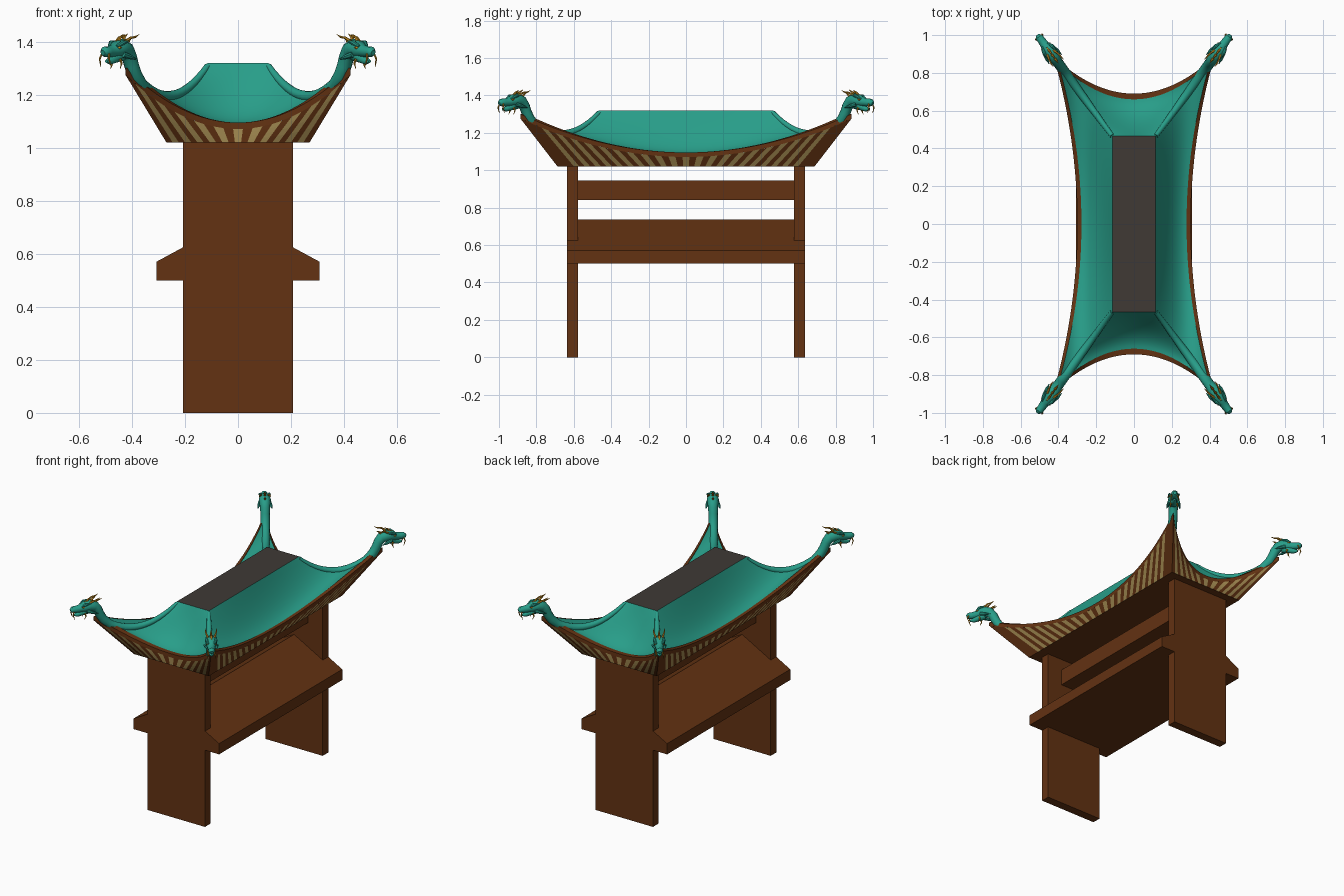
import bpy, bmesh, math
from mathutils import Vector

if "Cube" in bpy.data.objects:
    bpy.data.objects.remove(bpy.data.objects["Cube"])


def mat(name, c):
    m = bpy.data.materials.new(name)
    m.diffuse_color = (*c, 1)
    m.use_nodes = True
    m.node_tree.nodes["Principled BSDF"].inputs["Base Color"].default_value = m.diffuse_color
    return m


BROWN = mat("brown wood", (0.125, 0.032, 0.006))
TAN = mat("tan panel", (0.40, 0.28, 0.09))
TEAL = mat("teal tile", (0.021, 0.34, 0.25))
GREY = mat("dark grey cap", (0.05, 0.042, 0.036))
GOLD = mat("gold", (0.55, 0.26, 0.015))


def finish(bm, name, mats, smooth=False):
    bmesh.ops.remove_doubles(bm, verts=bm.verts, dist=1e-5)
    bmesh.ops.recalc_face_normals(bm, faces=bm.faces)
    me = bpy.data.meshes.new(name)
    bm.to_mesh(me)
    bm.free()
    for m in mats:
        me.materials.append(m)
    ob = bpy.data.objects.new(name, me)
    bpy.context.collection.objects.link(ob)
    if smooth:
        bpy.ops.object.select_all(action='DESELECT')
        ob.select_set(True)
        bpy.context.view_layer.objects.active = ob
        bpy.ops.object.shade_smooth_by_angle(angle=math.radians(40))
    return ob


def prism(name, profile, y0, y1, m=BROWN):
    """Extrude an x-z profile along y."""
    bm = bmesh.new()
    f = bm.faces.new([bm.verts.new((x, y0, z)) for x, z in profile])
    r = bmesh.ops.extrude_face_region(bm, geom=[f])
    vs = [v for v in r["geom"] if isinstance(v, bmesh.types.BMVert)]
    bmesh.ops.translate(bm, verts=vs, vec=(0, y1 - y0, 0))
    return finish(bm, name, [m])


def rect(w, z0, z1):
    return [(-w, z0), (w, z0), (w, z1), (-w, z1)]


# --- stand: two end panels, gabled shelf, upper beam
for s, n in ((-1, "front_leg"), (1, "back_leg")):
    prism(n, rect(0.207, 0, 1.03), s * 0.578, s * 0.636)
prism("gabled_shelf", [(-0.308, 0.5), (0.308, 0.5), (0.308, 0.57), (0, 0.737), (-0.308, 0.57)],
      -0.635, 0.635)
prism("upper_beam", rect(0.1, 0.84, 0.945), -0.58, 0.58)

# --- roof
TOPX, TOPY, TOPZ = 0.115, 0.465, 1.32


def edge(kind, long, t):
    """Point at t (-1..1) on an edge curve of the +x (long) or +y side."""
    if kind == "top":
        a, b, z = TOPX, TOPY, TOPZ
    elif kind == "base":
        a, b, z = 0.27, 0.687, 1.02
    else:
        dx, dy = (0.022, 0.03) if kind == "inner" else (0, 0)
        z = 1.095 + 0.205 * t * t
        if long:
            return Vector((0.30 + 0.125 * t * t - dx, (0.885 - dy) * t, z))
        return Vector(((0.425 - dx) * t, 0.69 + 0.195 * t * t - dy, z))
    return Vector((a, b * t, z)) if long else Vector((a * t, b, z))


def lofted(bm, fn, nu, nv, sign, colour=None):
    """Grid of faces from fn(t, v), turned to the opposite side by sign."""
    g = []
    for i in range(nu + 1):
        row = []
        for j in range(nv + 1):
            p = fn(-1 + 2 * i / nu, j / nv)
            row.append(bm.verts.new((p.x * sign, p.y * sign, p.z)))
        g.append(row)
    for i in range(nu):
        for j in range(nv):
            f = bm.faces.new((g[i][j], g[i + 1][j], g[i + 1][j + 1], g[i][j + 1]))
            f.material_index = colour(i) if colour else 0


DROP = Vector((0, 0, -0.024))
roof, rim, soffit = bmesh.new(), bmesh.new(), bmesh.new()
for long in (True, False):
    for sign in (1, -1):
        def tile(t, v):
            p = edge("top", long, t).lerp(edge("inner", long, t), v)
            p.z -= 4 * (0.05 + 0.06 * t * t) * v * (1 - v) + 0.004 * v
            return p

        def band(t, v):
            o, i = edge("outer", long, t), edge("inner", long, t)
            return (o, o + DROP, i + DROP, i, o)[round(v * 4)]

        def under(t, v):
            return edge("base", long, t).lerp(edge("outer", long, t) + DROP, v)

        n = 47 if long else 23

        def stripes(i):
            t = abs(-1 + 2 * (i + 0.5) / n)
            return 1 if i % 2 and t < 0.93 else 0

        lofted(roof, tile, 32, 12, sign)
        lofted(rim, band, 32, 4, sign)
        lofted(soffit, under, n, 4, sign, stripes)
soffit.faces.new([soffit.verts.new((x, y, 1.02)) for x, y in
                  ((-0.27, -0.687), (0.27, -0.687), (0.27, 0.687), (-0.27, 0.687))])
finish(roof, "curved_roof", [TEAL], True)
finish(rim, "eave_rim", [BROWN])
finish(soffit, "striped_soffit", [BROWN, TAN])
cap = bmesh.new()
cap.faces.new([cap.verts.new((x, y, TOPZ)) for x, y in
               ((-TOPX, -TOPY), (TOPX, -TOPY), (TOPX, TOPY), (-TOPX, TOPY))])
finish(cap, "roof_cap", [GREY])

# --- hip ridges ending in dragon heads; r runs outward along the diagonal
OUT, SIDE = Vector((0.594, 0.804, 0)), Vector((0.804, -0.594, 0))


def place(r, s, z):
    return Vector((TOPX, TOPY, z)) + OUT * r + SIDE * s


def tube(bm, path, sx, sy, m=0, sides=12):
    """Sweep a round section along (r, side, z, radius) points."""
    pts = [place(r, s, z) for r, s, z, _ in path]
    rings = []
    for i, p in enumerate(pts):
        tan = (pts[min(i + 1, len(pts) - 1)] - pts[max(i - 1, 0)]).normalized()
        a = SIDE - tan * SIDE.dot(tan)
        a = a.normalized() if a.length > 0.1 else OUT
        b = tan.cross(a)
        ring = []
        for k in range(sides):
            w = math.tau * k / sides
            q = p + (a * math.cos(w) + b * math.sin(w)) * path[i][3]
            ring.append(bm.verts.new((q.x * sx, q.y * sy, q.z)))
        rings.append(ring)
    faces = [bm.faces.new((A[k], A[(k + 1) % sides], B[(k + 1) % sides], B[k]))
             for A, B in zip(rings, rings[1:]) for k in range(sides)]
    faces += [bm.faces.new(rings[0]), bm.faces.new(rings[-1])]
    for f in faces:
        f.material_index = m


for sx, sy, n in ((1, 1, "back_right"), (-1, 1, "back_left"),
                  (1, -1, "front_right"), (-1, -1, "front_left")):
    # ridge, neck, skull and upper snout
    body = []
    for i in range(15):
        v = i / 17
        body.append((0.513 * v, 0, TOPZ - 0.012 - 0.01 * v - 0.44 * v * (1 - v), 0.012 + 0.018 * v))
    body += [(0.462, 0, 1.275, 0.028), (0.482, 0, 1.31, 0.028), (0.496, 0, 1.342, 0.029),
             (0.516, 0, 1.367, 0.032), (0.545, 0, 1.375, 0.036), (0.575, 0, 1.372, 0.033),
             (0.60, 0, 1.365, 0.024), (0.63, 0, 1.362, 0.021), (0.652, 0, 1.362, 0.02),
             (0.665, 0, 1.358, 0.01)]
    bm = bmesh.new()
    tube(bm, body, sx, sy)
    # lower jaw
    tube(bm, [(0.55, 0, 1.352, 0.026), (0.59, 0, 1.337, 0.018), (0.62, 0, 1.327, 0.014),
              (0.642, 0, 1.326, 0.006)], sx, sy)
    for s in (-1, 1):
        # brow and cheek fins
        tube(bm, [(0.60, s * 0.018, 1.382, 0.006), (0.575, s * 0.027, 1.396, 0.010),
                  (0.545, s * 0.03, 1.402, 0.003)], sx, sy, 0, 8)
        tube(bm, [(0.57, s * 0.026, 1.352, 0.012), (0.535, s * 0.036, 1.342, 0.009),
                  (0.505, s * 0.042, 1.335, 0.001)], sx, sy, 0, 8)
    finish(bm, n + "_dragon_ridge", [TEAL], True)

    # gold crest, horns, whiskers, fangs and eyes
    bm = bmesh.new()
    for r, z, h in ((0.59, 1.388, 0.022), (0.565, 1.402, 0.026), (0.537, 1.404, 0.026),
                    (0.51, 1.393, 0.022)):
        tube(bm, [(r, 0, z, 0.008), (r - 0.012, 0, z + h * 0.6, 0.005),
                  (r - 0.03, 0, z + h, 0.0008)], sx, sy, 0, 6)
    for s in (-1, 1):
        tube(bm, [(0.55, s * 0.02, 1.40, 0.007), (0.525, s * 0.028, 1.415, 0.005),
                  (0.50, s * 0.032, 1.418, 0.004), (0.48, s * 0.034, 1.428, 0.0008)], sx, sy, 0, 6)
        tube(bm, [(0.648, s * 0.016, 1.355, 0.004), (0.655, s * 0.022, 1.335, 0.004),
                  (0.645, s * 0.024, 1.305, 0.0008)], sx, sy, 0, 6)
        tube(bm, [(0.58, s * 0.018, 1.335, 0.006), (0.575, s * 0.022, 1.318, 0.004),
                  (0.585, s * 0.022, 1.298, 0.0008)], sx, sy, 0, 6)
        tube(bm, [(0.598, s * 0.021, 1.378, 0.002), (0.592, s * 0.025, 1.378, 0.006),
                  (0.584, s * 0.028, 1.378, 0.002)], sx, sy, 0, 8)
    finish(bm, n + "_dragon_gold_trim", [GOLD], True)
